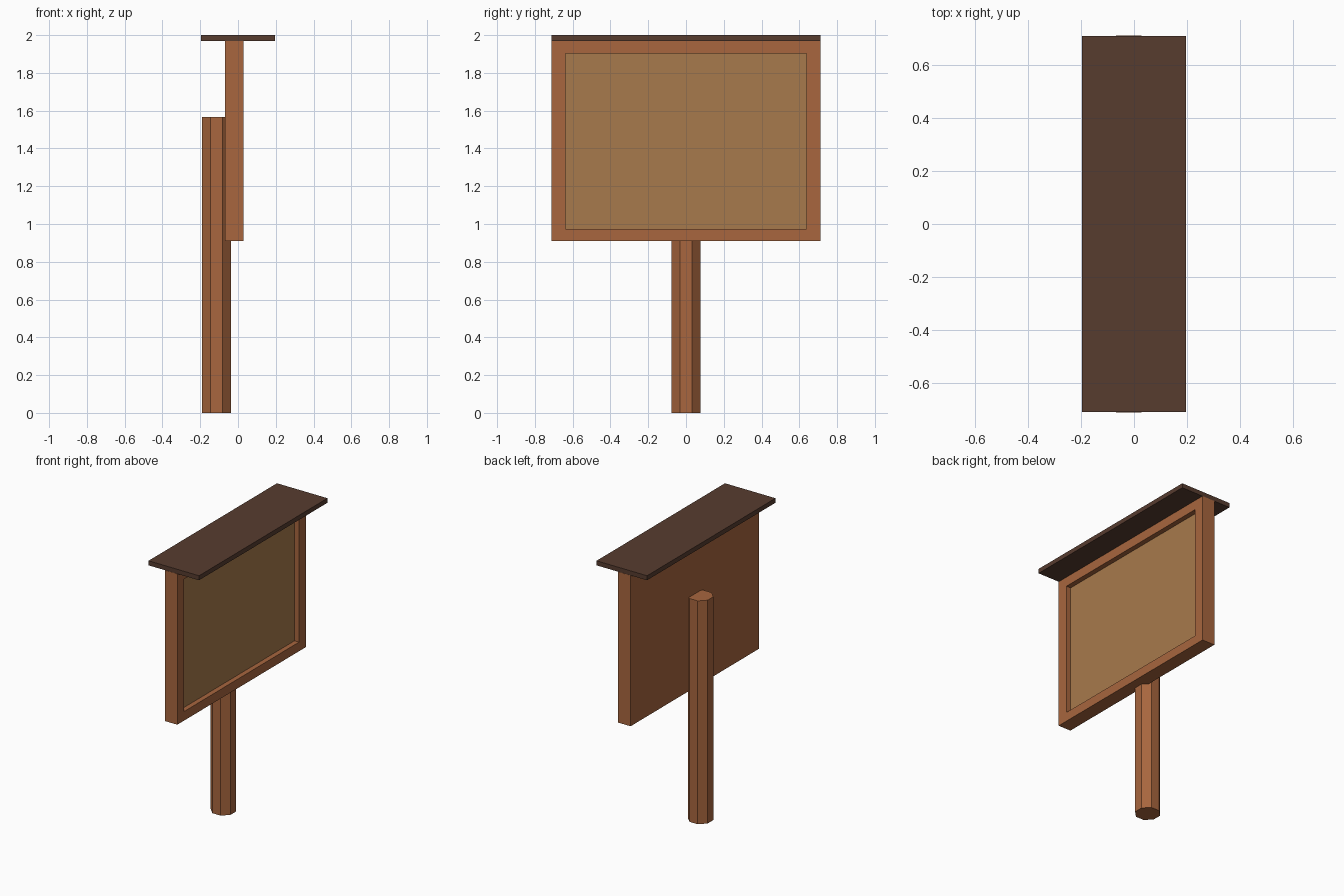
import bpy, bmesh, math
from mathutils import Matrix

if "Cube" in bpy.data.objects:
    bpy.data.objects.remove(bpy.data.objects["Cube"])


def material(name, rgb):
    # sRGB 0-255 to linear
    m = bpy.data.materials.new(name)
    m.diffuse_color = [((c / 255 + 0.055) / 1.055) ** 2.4 for c in rgb] + [1]
    m.use_nodes = True
    m.node_tree.nodes["Principled BSDF"].inputs["Base Color"].default_value = m.diffuse_color
    return m


wood = material("warm wood", (168, 102, 62))
cork = material("cork panel", (167, 122, 76))
dark = material("dark roof wood", (87, 60, 47))


def finish(name, bm, *mats):
    bmesh.ops.recalc_face_normals(bm, faces=bm.faces[:])
    me = bpy.data.meshes.new(name)
    bm.to_mesh(me)
    bm.free()
    for m in mats:
        me.materials.append(m)
    ob = bpy.data.objects.new(name, me)
    bpy.context.collection.objects.link(ob)
    return ob


def box(x0, x1, hy, z0, z1):
    bm = bmesh.new()
    mat = Matrix.Translation(((x0 + x1) / 2, 0, (z0 + z1) / 2)) @ Matrix.Diagonal((x1 - x0, 2 * hy, z1 - z0, 1))
    bmesh.ops.create_cube(bm, size=1, matrix=mat)
    return bm


# Octagonal post behind the board
bm = bmesh.new()
r = 0.077 / math.cos(math.pi / 8)
bmesh.ops.create_cone(bm, cap_ends=True, segments=8, radius1=r, radius2=r, depth=1.567,
                      matrix=Matrix.Translation((-0.113, 0, 0.7835)) @ Matrix.Rotation(math.pi / 8, 4, 'Z'))
finish("post", bm, wood)

# Framed board: the +x face is inset and pushed back to form the panel
bm = box(-0.069, 0.028, 0.713, 0.91, 1.968)
front = max(bm.faces, key=lambda f: f.calc_center_median().x)
bmesh.ops.inset_region(bm, faces=[front], thickness=0.07)
rim = bmesh.ops.extrude_discrete_faces(bm, faces=[front])
panel = rim["faces"][0]
for v in panel.verts:
    v.co.x -= 0.035
# Exact opening size, for both the rim and the panel
for v in bm.verts:
    if abs(v.co.y) < 0.7:
        v.co.y = math.copysign(0.637, v.co.y)
        v.co.z = 1.902 if v.co.z > 1.4 else 0.974
panel.material_index = 1
finish("framed_board", bm, wood, cork)

# Flat roof board
finish("roof", box(-0.196, 0.196, 0.712, 1.968, 2.0), dark)
